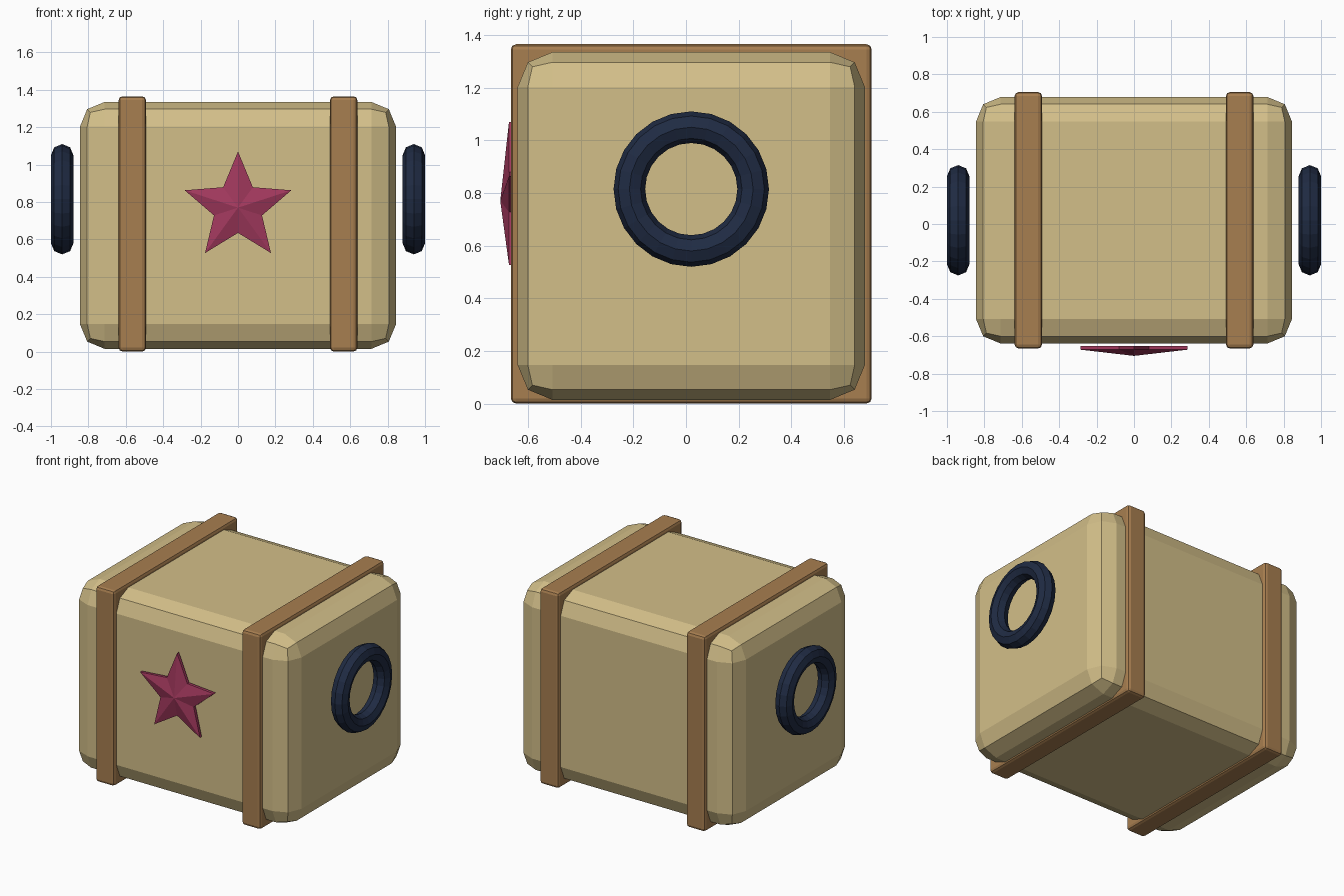
import bpy, bmesh
from math import pi, sin, cos

if "Cube" in bpy.data.objects:
    bpy.data.objects.remove(bpy.data.objects["Cube"])


def material(name, rgb):
    m = bpy.data.materials.new(name)
    m.diffuse_color = (*rgb, 1)
    m.use_nodes = True
    m.node_tree.nodes["Principled BSDF"].inputs["Base Color"].default_value = m.diffuse_color
    return m


TAN = material("tan", (0.65, 0.52, 0.25))
BROWN = material("brown", (0.39, 0.21, 0.08))
NAVY = material("navy", (0.014, 0.024, 0.056))
CRIMSON = material("crimson", (0.36, 0.04, 0.11))


def box(name, center, size, bevel, segments, mat):
    bpy.ops.mesh.primitive_cube_add(size=1, location=center)
    o = bpy.context.object
    o.name = name
    o.scale = size
    bpy.ops.object.transform_apply(location=False, rotation=False, scale=True)
    b = o.modifiers.new("Bevel", "BEVEL")
    b.width, b.segments = bevel, segments
    o.data.materials.append(mat)
    return o


# Rounded crate body
box("crate_body", (0, 0.02, 0.675), (1.69, 1.318, 1.32), 0.132, 2, TAN)

# Straps around the body and ring handles at each end
for side, s in (("left", -1), ("right", 1)):
    box(f"{side}_strap", (s * 0.565, 0.02, 0.683), (0.146, 1.37, 1.364), 0.02, 2, BROWN)
    bpy.ops.mesh.primitive_torus_add(
        major_segments=24, minor_segments=8, major_radius=0.235, minor_radius=0.06,
        location=(s * 0.94, 0.02, 0.815), rotation=(0, pi / 2, 0))
    ring = bpy.context.object
    ring.name = f"{side}_ring_handle"
    ring.data.materials.append(NAVY)
    for p in ring.data.polygons:
        p.use_smooth = False

# Faceted star on the front: flat back, thin rim, raised centre
bm = bmesh.new()
outline = []
for i in range(10):
    r = 0.30 if i % 2 == 0 else 0.135
    a = pi / 2 + i * pi / 5
    outline.append((r * cos(a), 0.77 + r * sin(a)))
back = [bm.verts.new((x, -0.652, z)) for x, z in outline]
rim = [bm.verts.new((x, -0.672, z)) for x, z in outline]
peak = bm.verts.new((0, -0.705, 0.77))
bm.faces.new(back)
for i in range(10):
    j = (i + 1) % 10
    bm.faces.new((back[i], back[j], rim[j], rim[i]))
    bm.faces.new((rim[i], rim[j], peak))
bmesh.ops.recalc_face_normals(bm, faces=bm.faces)
mesh = bpy.data.meshes.new("front_star")
bm.to_mesh(mesh)
bm.free()
mesh.materials.append(CRIMSON)
star = bpy.data.objects.new("front_star", mesh)
bpy.context.collection.objects.link(star)
